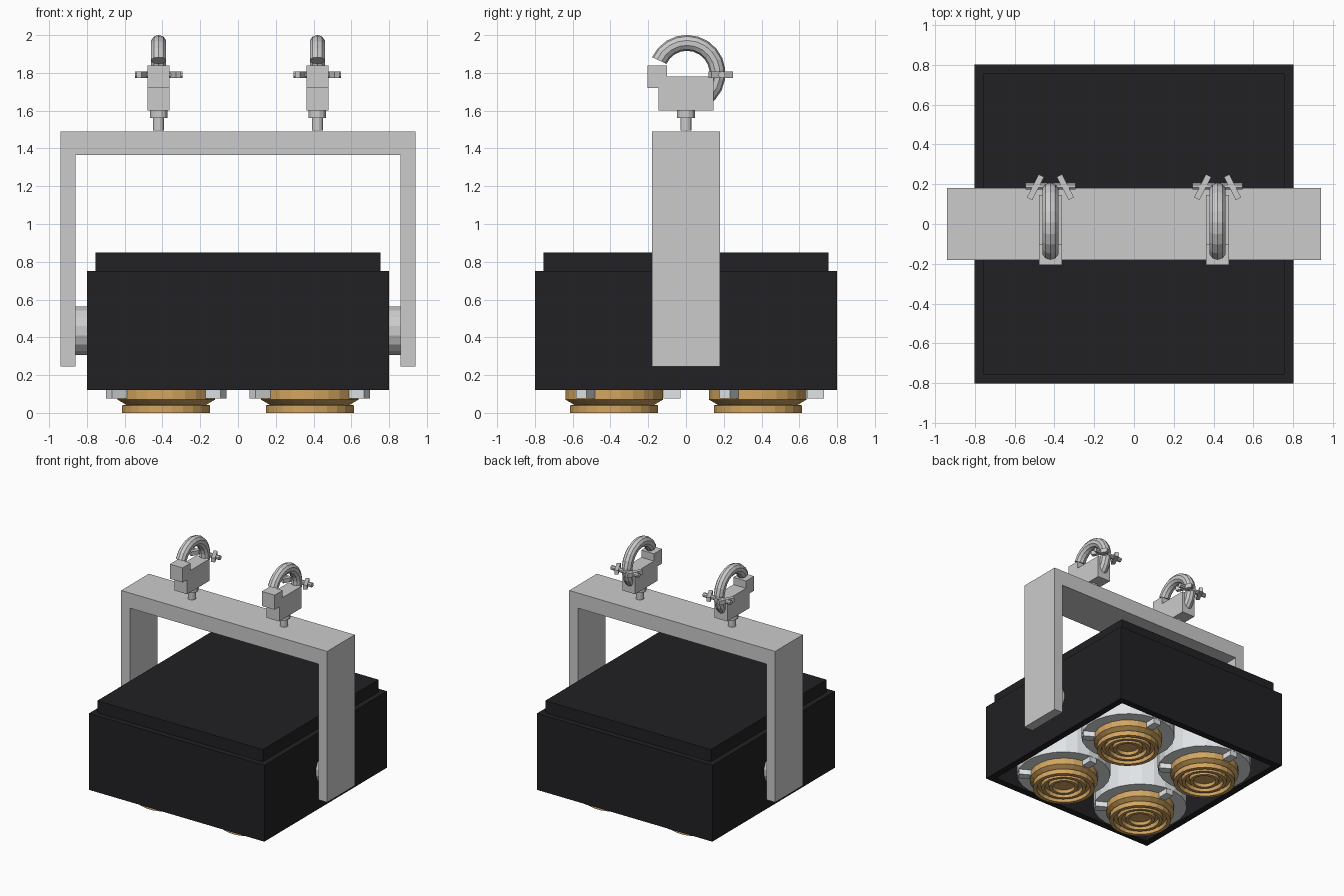
import bpy, bmesh, math
from mathutils import Matrix, Vector

if "Cube" in bpy.data.objects:
    bpy.data.objects.remove(bpy.data.objects["Cube"])


def material(name, color):
    m = bpy.data.materials.new(name)
    m.diffuse_color = color
    m.use_nodes = True
    m.node_tree.nodes["Principled BSDF"].inputs["Base Color"].default_value = m.diffuse_color
    return m


BLACK = material("black_paint", (0.015, 0.015, 0.017, 1))
GOLD = material("amber_lens", (0.65, 0.38, 0.12, 1))
LIGHT = material("light_metal", (0.75, 0.78, 0.80, 1))


def finish(bm, name, mat=None, loc=(0, 0, 0), rot=(0, 0, 0)):
    bmesh.ops.remove_doubles(bm, verts=bm.verts, dist=1e-5)
    bmesh.ops.recalc_face_normals(bm, faces=bm.faces)
    me = bpy.data.meshes.new(name)
    bm.to_mesh(me)
    bm.free()
    ob = bpy.data.objects.new(name, me)
    bpy.context.collection.objects.link(ob)
    ob.location, ob.rotation_euler = loc, rot
    if mat:
        me.materials.append(mat)
    return ob


def skin(bm, rings, closed):
    """Bridge successive rings of points with quads."""
    vs = [[bm.verts.new(p) for p in r] for r in rings]
    n = len(vs[0])
    for a, b in zip(vs, vs[1:]):
        for i in range(n if closed else n - 1):
            j = (i + 1) % n
            bm.faces.new((a[i], a[j], b[j], b[i]))
    return vs


def lathe(name, profile, sides, mat=None, loc=(0, 0, 0), rot=(0, 0, 0), scale=1.0):
    bm = bmesh.new()
    angles = [2 * math.pi * (i + 0.5) / sides for i in range(sides)]
    skin(bm, [[(r * scale * math.cos(a), r * scale * math.sin(a), z) for a in angles]
              for r, z in profile], True)
    bmesh.ops.dissolve_degenerate(bm, dist=1e-5, edges=bm.edges)
    return finish(bm, name, mat, loc, rot)


def box(name, size, loc, mat=None, rot=(0, 0, 0)):
    bm = bmesh.new()
    bmesh.ops.create_cube(bm, size=1, matrix=Matrix.Diagonal((*size, 1)))
    return finish(bm, name, mat, loc, rot)


def extrude(name, points, direction, mat=None, loc=(0, 0, 0)):
    """Prism from a flat outline, centred along the direction vector."""
    d = Vector(direction)
    bm = bmesh.new()
    f = bm.faces.new([bm.verts.new(Vector(p) - d / 2) for p in points])
    r = bmesh.ops.extrude_face_region(bm, geom=[f], use_keep_orig=True)
    bmesh.ops.translate(bm, vec=d, verts=[v for v in r["geom"] if isinstance(v, bmesh.types.BMVert)])
    return finish(bm, name, mat, loc)


# Open-bottomed square housing with stepped lid
lathe("housing", [(0, .72), (.745, .72), (.745, .12), (.8, .12), (.8, .75),
                  (.755, .75), (.755, .85), (0, .85)], 4, BLACK, scale=math.sqrt(2))

# U-shaped yoke
yoke = [(-.94, .245), (-.86, .245), (-.86, 1.365), (.86, 1.365),
        (.86, .245), (.94, .245), (.94, 1.49), (-.94, 1.49)]
extrude("yoke", [(x, 0, z) for x, z in yoke], (0, .36, 0))

# Four lamps: can, stepped lens and three retaining clips
can = [(0, .70), (.355, .70), (.355, .12), (.25, .12), (.25, .17), (0, .17)]
lens = [(0, .15), (.26, .15), (.26, .07), (.212, .042), (.235, .04), (.235, 0),
        (.205, 0), (.20, .03), (.175, .03), (.17, .005), (.145, .005), (.14, .035),
        (.115, .035), (.11, .01), (.085, .01), (.08, .035), (0, .035)]
for sx in (-1, 1):
    for sy in (-1, 1):
        c = (sx * .38, sy * .38, 0)
        lathe("lamp_can", can, 24, LIGHT, c)
        lathe("lamp_lens", lens, 24, GOLD, c)
        for k in range(3):
            a = math.radians(90 + 120 * k)
            box("lens_clip", (.09, .065, .045),
                (c[0] + .305 * math.cos(a), c[1] + .305 * math.sin(a), .1), LIGHT, (0, 0, a))

# Pivots and pipe clamps, one of each per side
clamp = [(-.145, 1.6), (.145, 1.6), (.145, 1.78), (-.10, 1.78),
         (-.10, 1.84), (-.205, 1.84), (-.205, 1.72), (-.145, 1.72)]
for s in (-1, 1):
    lathe("pivot", [(0, -.035), (.13, -.035), (.13, .035), (0, .035)], 16,
          None, (s * .83, 0, .435), (0, math.pi / 2, 0))
    x = s * .42
    extrude("clamp_body", [(0, y, z) for y, z in clamp], (.116, 0, 0), None, (x, 0, 0))
    lathe("clamp_bolt", [(0, 1.495), (.03, 1.495), (.03, 1.56), (.048, 1.56),
                         (.048, 1.61), (0, 1.61)], 12, None, (x, 0, 0))
    # Curved hook, swept from the jaw over the top and down the back
    bm = bmesh.new()
    rings = []
    for i in range(15):
        t = math.radians(155 - 230 * i / 14)
        ring = []
        for k in range(10):
            p = 2 * math.pi * k / 10
            r = .162 + .042 * math.cos(p)
            ring.append((.042 * math.sin(p), r * math.cos(t), r * math.sin(t)))
        rings.append(ring)
    vs = skin(bm, rings, True)
    bm.faces.new(vs[0])
    bm.faces.new(vs[-1])
    finish(bm, "clamp_hook", None, (x, .005, 1.797))
    # Wing screw across the back of the hook
    lathe("wing_screw", [(0, -.125), (.018, -.125), (.018, .125), (0, .125)], 8,
          None, (x, .19, 1.79), (0, math.pi / 2, 0))
    for w in (-1, 1):
        box("screw_wing", (.03, .13, .035), (x + w * .075, .185, 1.79), None,
            (0, 0, w * math.radians(27)))
